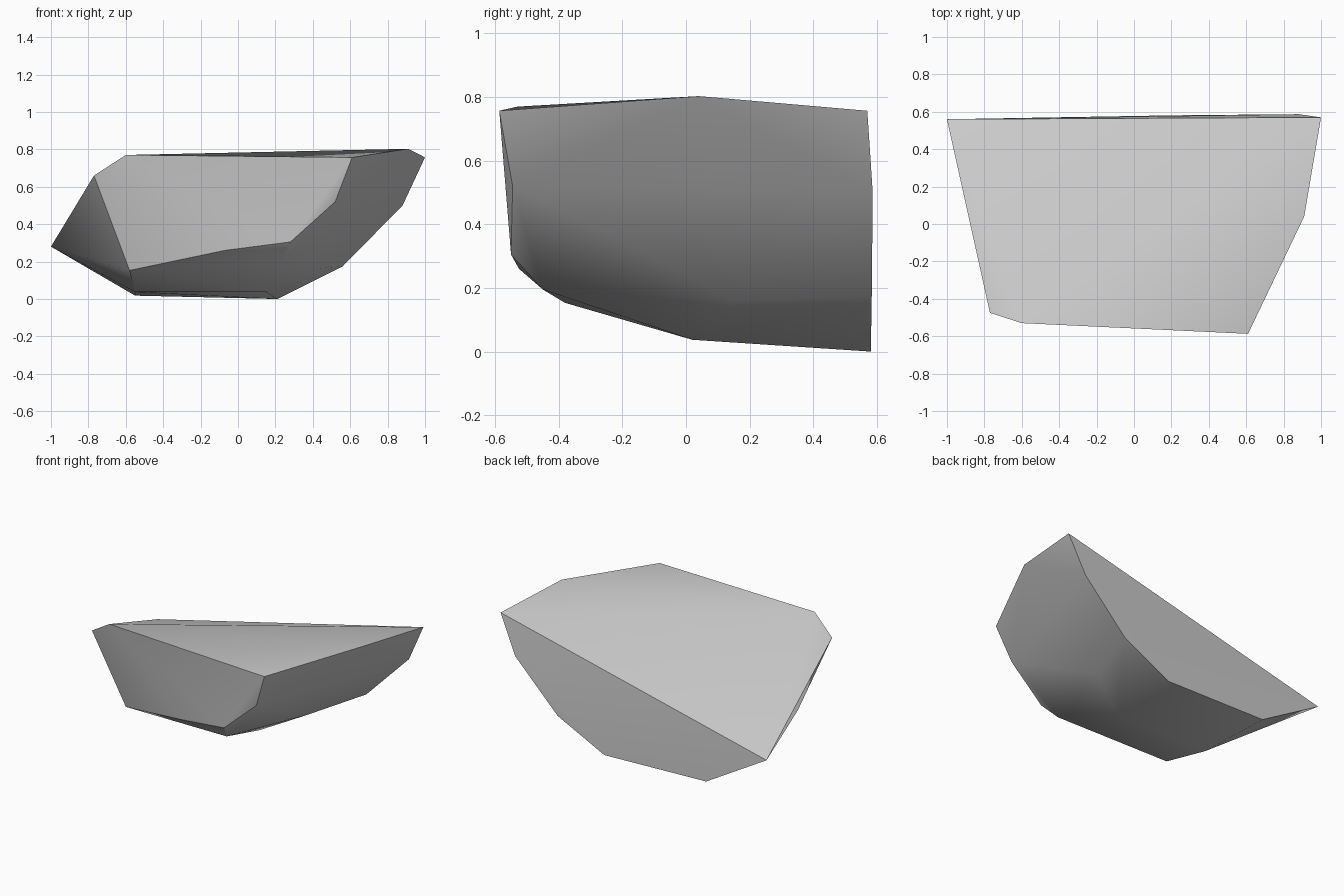
import bpy
import bmesh
import math

cube = bpy.data.objects.get("Cube")
if cube:
    bpy.data.objects.remove(cube, do_unlink=True)

# Plain grey stone
stone = bpy.data.materials.new("stone_grey")
stone.use_nodes = True
GREY = (0.6, 0.6, 0.6, 1)
stone.diffuse_color = GREY
stone.node_tree.nodes["Principled BSDF"].inputs["Base Color"].default_value = GREY

# Corners of the boulder: top rim, back outline, front lip, belly and side bulge
top_rim = [(-1, 0.56, 0.28), (-0.77, -0.475, 0.66), (-0.6, -0.53, 0.77),
           (0.61, -0.587, 0.757), (0.91, 0.04, 0.803), (1, 0.57, 0.757)]
back_outline = [(0.88, 0.587, 0.5), (0.56, 0.584, 0.175),
                (0.21, 0.581, 0), (-0.55, 0.568, 0.018)]
front_lip = [(0.52, -0.545, 0.52), (0.28, -0.55, 0.305),
             (-0.07, -0.525, 0.26), (-0.58, -0.38, 0.153)]
belly = [(0.23, -0.45, 0.195), (0.15, 0.02, 0.037), (-0.55, 0.02, 0.037)]
side_bulge = [(0.416, 0.15, 0.162)]

# Wrap the corners in a faceted shell
bm = bmesh.new()
for corner in top_rim + back_outline + front_lip + belly + side_bulge:
    bm.verts.new(corner)
bmesh.ops.convex_hull(bm, input=bm.verts)
bmesh.ops.recalc_face_normals(bm, faces=bm.faces)
mesh = bpy.data.meshes.new("boulder")
bm.to_mesh(mesh)
bm.free()
mesh.materials.append(stone)

boulder = bpy.data.objects.new("boulder", mesh)
bpy.context.collection.objects.link(boulder)

# Soft facets with crisp main edges
bpy.ops.object.select_all(action="DESELECT")
boulder.select_set(True)
bpy.context.view_layer.objects.active = boulder
bpy.ops.object.shade_smooth_by_angle(angle=math.radians(30))
